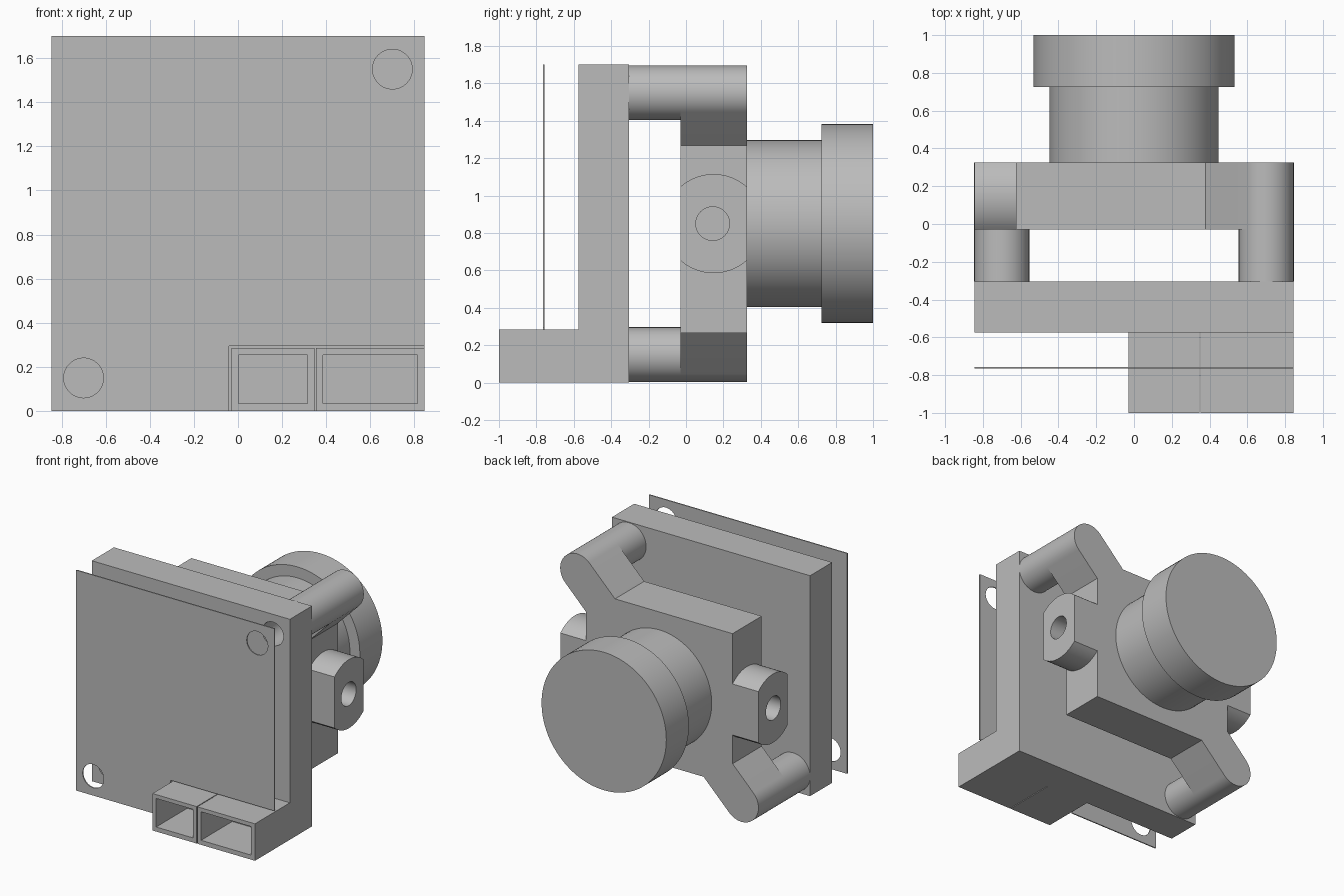
import bpy, bmesh
from math import sin, cos, radians

if "Cube" in bpy.data.objects:
    bpy.data.objects.remove(bpy.data.objects["Cube"])

grey = bpy.data.materials.new("plain grey")
grey.use_nodes = True
grey.diffuse_color = (0.5, 0.5, 0.5, 1)
grey.node_tree.nodes["Principled BSDF"].inputs["Base Color"].default_value = (0.5, 0.5, 0.5, 1)

MID_Z = 0.85      # height of the lens axis
HALF = 0.845      # half width of the unit
FRAME = (-0.03, 0.325)   # depth range of the mounting frame


def arc(cu, cv, r, start, end, steps):
    """Points along an arc, both ends included."""
    angles = [radians(start + (end - start) * i / steps) for i in range(steps + 1)]
    return [(cu + r * cos(a), cv + r * sin(a)) for a in angles]


def circle(cu, cv, r, steps=64):
    return arc(cu, cv, r, 0, 360, steps)[:-1]


def rect(u0, u1, v0, v1):
    return [(u0, v0), (u1, v0), (u1, v1), (u0, v1)]


def prism(name, outline, start, end, axis="y"):
    """Extrude an outline along x (outline in y, z) or y (outline in x, z)."""
    def place(u, v, t):
        return (u, t, v) if axis == "y" else (t, u, v)
    bm = bmesh.new()
    base = bm.faces.new([bm.verts.new(place(u, v, start)) for u, v in outline])
    moved = bmesh.ops.extrude_face_region(bm, geom=[base], use_keep_orig=True)["geom"]
    step = place(0, 0, end - start)
    bmesh.ops.translate(bm, vec=step, verts=[g for g in moved if isinstance(g, bmesh.types.BMVert)])
    bmesh.ops.recalc_face_normals(bm, faces=bm.faces)
    mesh = bpy.data.meshes.new(name)
    bm.to_mesh(mesh)
    bm.free()
    mesh.materials.append(grey)
    obj = bpy.data.objects.new(name, mesh)
    bpy.context.collection.objects.link(obj)
    return obj


def select(obj):
    bpy.ops.object.select_all(action="DESELECT")
    obj.select_set(True)
    bpy.context.view_layer.objects.active = obj


def cut(obj, *cutters):
    """Subtract the cutters and discard them."""
    select(obj)
    for cutter in cutters:
        mod = obj.modifiers.new("cut", "BOOLEAN")
        mod.operation, mod.solver, mod.object = "DIFFERENCE", "EXACT", cutter
        bpy.ops.object.modifier_apply(modifier=mod.name)
        bpy.data.objects.remove(cutter)


def smooth(obj):
    select(obj)
    bpy.ops.object.shade_smooth_by_angle(angle=radians(30))


# Opposite corners that carry the screw holes and standoffs
corners = [(s * 0.7, MID_Z + s * 0.7) for s in (-1, 1)]


def screw_holes(start, end):
    return [prism("screw_cutter", circle(x, z, 0.09), start, end) for x, z in corners]


# Thin circuit board, notched around the connectors
board = prism("circuit_board", [(-HALF, 0), (-0.04, 0), (-0.04, 0.295), (HALF, 0.295),
                                (HALF, 1.7), (-HALF, 1.7)], -0.765, -0.756)
cut(board, *screw_holes(-0.85, -0.65))
smooth(board)

# Thick housing slab
slab = prism("housing_slab", rect(-HALF, HALF, 0, 1.7), -0.575, -0.305)
cut(slab, *screw_holes(-0.65, -0.2))
smooth(slab)

# Two open connector sockets
for name, x0, x1 in (("small_socket", -0.03, 0.347), ("large_socket", 0.353, HALF)):
    socket = prism(name, rect(x0, x1, 0, 0.285), -1, -0.575)
    cut(socket, prism("socket_cutter", rect(x0 + 0.032, x1 - 0.032, 0.035, 0.255), -1.1, -0.62))

# Standoffs between slab and frame
for side, (x, z) in zip(("lower", "upper"), corners):
    smooth(prism(side + "_standoff", circle(x, z, 0.146), -0.305, FRAME[0]))

# Frame with a diagonal rounded arm at two opposite corners
half = [(-0.625, 0.585), (0.378, 0.585)] + arc(0.7, 0.7, 0.146, 135, -45, 32) + [(0.625, 0.418)]
outline = half + [(-u, -v) for u, v in half]
smooth(prism("lens_frame", [(u, v + MID_Z) for u, v in outline], *FRAME))

# Side lugs with pivot holes
mid_y = sum(FRAME) / 2
cap = arc(0, 0, 0.265, 48, 132, 20)
lug_outline = [(mid_y + u, MID_Z + v) for u, v in cap + [(-u, -v) for u, v in cap]]
for side, s in (("left", 1), ("right", -1)):
    lug = prism(side + "_lug", lug_outline, s * 0.625, s * HALF, "x")
    cut(lug, prism("pivot_cutter", circle(mid_y - 0.005, MID_Z, 0.09), s * 0.55, s * 0.95, "x"))
    smooth(lug)

# Lens barrel and wider end ring
smooth(prism("lens_barrel", circle(0, MID_Z, 0.447, 96), FRAME[1], 0.725))
smooth(prism("lens_cap", circle(0, MID_Z, 0.532, 96), 0.725, 1))
